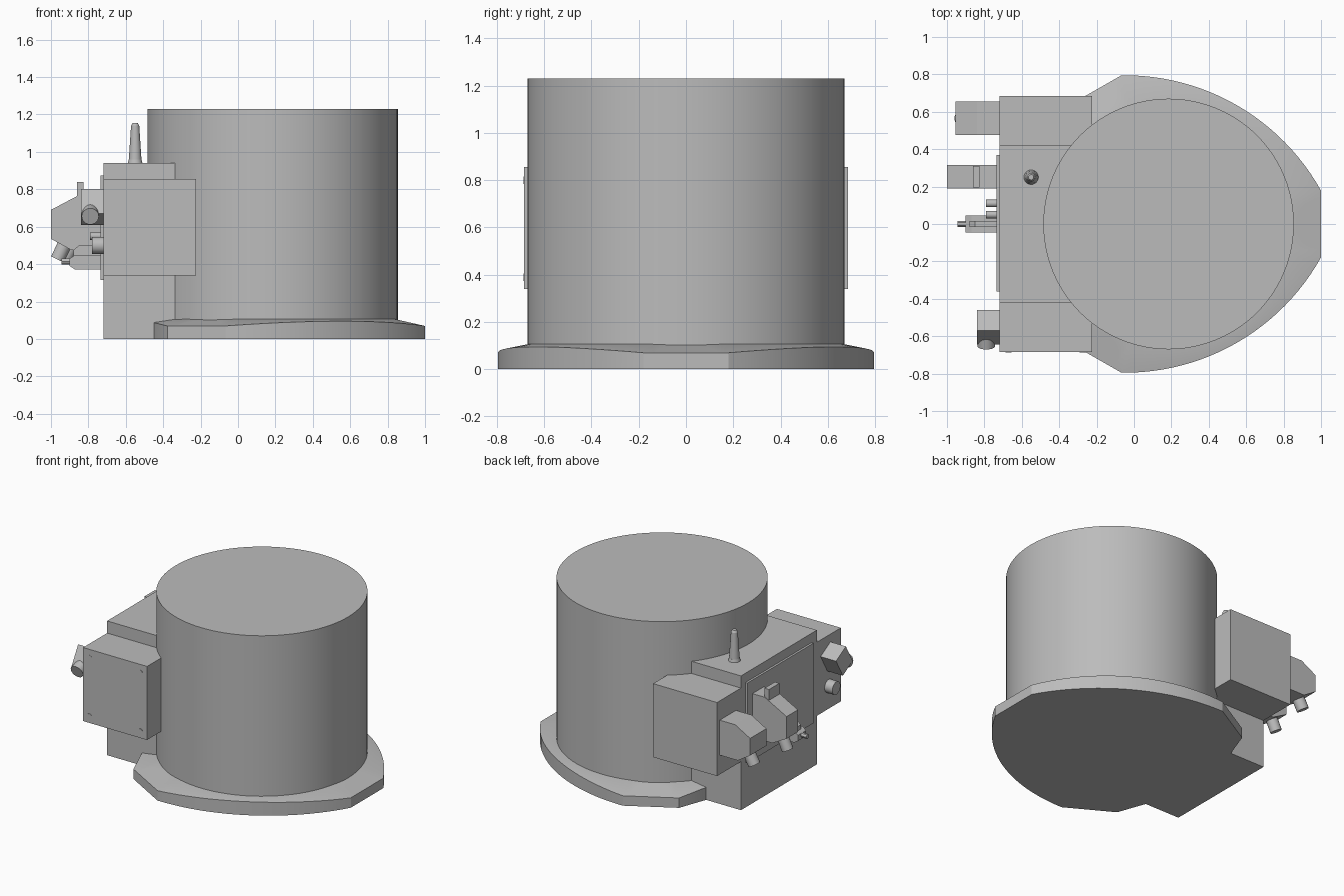
import bpy, bmesh, math
from mathutils import Vector

if "Cube" in bpy.data.objects:
    bpy.data.objects.remove(bpy.data.objects["Cube"])

grey = bpy.data.materials.new("light_grey")
grey.diffuse_color = (0.5, 0.5, 0.5, 1)
grey.use_nodes = True
grey.node_tree.nodes["Principled BSDF"].inputs["Base Color"].default_value = grey.diffuse_color
CX, R = 0.185, 0.67  # drum axis and radius


def finish(name, bm, smooth=True):
    bmesh.ops.recalc_face_normals(bm, faces=bm.faces)
    me = bpy.data.meshes.new(name)
    bm.to_mesh(me)
    bm.free()
    me.materials.append(grey)
    ob = bpy.data.objects.new(name, me)
    bpy.context.collection.objects.link(ob)
    if smooth:
        bpy.ops.object.select_all(action='DESELECT')
        ob.select_set(True)
        bpy.context.view_layer.objects.active = ob
        bpy.ops.object.shade_smooth_by_angle(angle=math.radians(30))
    return ob


def box(name, x, y, z, tilt=0.0):
    """Box from ranges, optionally tilted about the x axis."""
    bm = bmesh.new()
    bmesh.ops.create_cube(bm, size=1)
    for v in bm.verts:
        v.co = Vector([v.co[i] * (r[1] - r[0]) for i, r in enumerate((x, y, z))])
    ob = finish(name, bm, False)
    ob.location = [(r[0] + r[1]) / 2 for r in (x, y, z)]
    ob.rotation_euler.x = tilt
    return ob


def rod(name, a, b, r1, r2=None, seg=24):
    """Cylinder or cone between two points."""
    a, b = Vector(a), Vector(b)
    bm = bmesh.new()
    bmesh.ops.create_cone(bm, cap_ends=True, segments=seg, radius1=r1,
                          radius2=r1 if r2 is None else r2, depth=(b - a).length)
    q = (b - a).to_track_quat('Z', 'Y')
    for v in bm.verts:
        v.co = q @ v.co + (a + b) / 2
    return finish(name, bm)


def prism(name, profile, y0, y1):
    """Extrude an x-z profile along y."""
    bm = bmesh.new()
    f = bm.faces.new([bm.verts.new((x, y0, z)) for x, z in profile])
    ext = bmesh.ops.extrude_face_region(bm, geom=[f])
    for g in ext['geom']:
        if isinstance(g, bmesh.types.BMVert):
            g.co.y = y1
    return finish(name, bm, False)


# Drum
rod("drum", (CX, 0, 0.09), (CX, 0, 1.23), R, seg=96)

# Flange: bowed sides between three ears, top falling away from the drum
half, rim, sag = math.radians(47.6), 0.834, 0.17
chord = rim * math.sin(half)
rad = (chord ** 2 + sag ** 2) / (2 * sag)
sweep = math.asin(chord / rad)
off = rim * math.cos(half) + sag - rad


def bow(mid):
    pts = []
    for i in range(25):
        t = -sweep + 2 * sweep * i / 24
        u, w = off + rad * math.cos(t), rad * math.sin(t)
        pts.append((CX + u * math.cos(mid) - w * math.sin(mid),
                    u * math.sin(mid) + w * math.cos(mid)))
    return pts


outline = (bow(math.radians(-60)) + bow(math.radians(60))
           + [(-0.378, 0.617), (-0.45, 0.42), (-0.45, -0.42), (-0.378, -0.617)])
bm = bmesh.new()
rings = [[], [], []]
for x, y in outline:
    d = math.hypot(x - CX, y)
    top = 0.108 - 0.25 * max(0, d - 0.68)
    k = min(0.66, d * 0.97) / d
    rings[0].append(bm.verts.new((x, y, 0)))
    rings[1].append(bm.verts.new((x, y, top)))
    rings[2].append(bm.verts.new((CX + (x - CX) * k, y * k, 0.108)))
n = len(outline)
for lo, hi in zip(rings, rings[1:]):
    for i in range(n):
        j = (i + 1) % n
        bm.faces.new((lo[i], lo[j], hi[j], hi[i]))
bm.faces.new(rings[0])
bm.faces.new(rings[2])
bmesh.ops.triangulate(bm, faces=bm.faces)
flange = finish("flange", bm)

# Bolt pockets and holes in the ears
for deg in (0, 120, 240):
    c, s = math.cos(math.radians(deg)), math.sin(math.radians(deg))
    for dist, r, z in ((0.815, 0.132, 0.04), (0.755, 0.033, -0.1)):
        p = (CX + dist * c, dist * s)
        cut = rod("bolt_cutter", (*p, z), (*p, 0.3), r, seg=40)
        cut.hide_render = True
        mod = flange.modifiers.new("cut", 'BOOLEAN')
        mod.operation, mod.solver, mod.object = 'DIFFERENCE', 'EXACT', cut
        bpy.context.view_layer.objects.active = flange
        bpy.ops.object.modifier_apply(modifier=mod.name)
        bpy.data.objects.remove(cut)

# Rear housing, side boxes and rear panel
box("rear_housing", (-0.72, -0.335), (-0.42, 0.42), (0, 0.94))
for side, name in ((1, "left_box"), (-1, "right_box")):
    box(name, (-0.72, -0.225), sorted((0.41 * side, 0.685 * side)), (0.34, 0.855))
box("rear_panel", (-0.735, -0.715), (-0.36, 0.37), (0.315, 0.875))

# Screws on the right box cover
for x in (-0.67, -0.275):
    for z in (0.39, 0.8):
        rod("cover_screw", (x, -0.68, z), (x, -0.688, z), 0.016, seg=16)

# Antenna
rod("antenna_foot", (-0.55, 0.25, 0.935), (-0.55, 0.25, 0.96), 0.04, 0.034)
rod("antenna", (-0.55, 0.25, 0.94), (-0.55, 0.25, 1.14), 0.035, 0.022)
rod("antenna_tip", (-0.55, 0.25, 1.14), (-0.55, 0.25, 1.155), 0.022, 0.014)

# Hooded connectors with cable glands
prism("centre_hood", [(-0.73, 0.78), (-0.83, 0.78), (-1, 0.69), (-1, 0.535),
                      (-0.89, 0.475), (-0.73, 0.475)], 0.19, 0.315)
rod("centre_gland", (-0.91, 0.253, 0.54), (-0.965, 0.253, 0.425), 0.038)
box("centre_latch", (-0.86, -0.825), (0.195, 0.31), (0.72, 0.84))
prism("left_hood", [(-0.715, 0.72), (-0.84, 0.72), (-0.955, 0.655), (-0.955, 0.535),
                    (-0.86, 0.475), (-0.715, 0.475)], 0.475, 0.655)
rod("left_gland", (-0.87, 0.565, 0.53), (-0.925, 0.565, 0.43), 0.04)
box("right_hood", (-0.84, -0.715), (-0.615, -0.49), (0.63, 0.78), math.radians(-30))
rod("right_gland", (-0.79, -0.56, 0.69), (-0.79, -0.655, 0.655), 0.046)
rod("round_socket", (-0.715, -0.55, 0.5), (-0.78, -0.55, 0.5), 0.045)

# Small plug and pins on the rear panel
prism("plug", [(-0.73, 0.45), (-0.87, 0.45), (-0.9, 0.43), (-0.9, 0.39),
               (-0.87, 0.37), (-0.73, 0.37)], -0.045, 0.045)
rod("plug_cable", (-0.89, 0, 0.415), (-0.943, 0, 0.415), 0.016, seg=12)
prism("plug_latch", [(-0.73, 0.5), (-0.85, 0.5), (-0.88, 0.475), (-0.88, 0.445),
                     (-0.73, 0.445)], -0.015, 0.015)
for y, z in ((0.05, 0.55), (0.11, 0.55)):
    rod("panel_pin", (-0.73, y, z), (-0.79, y, z), 0.02, seg=16)
